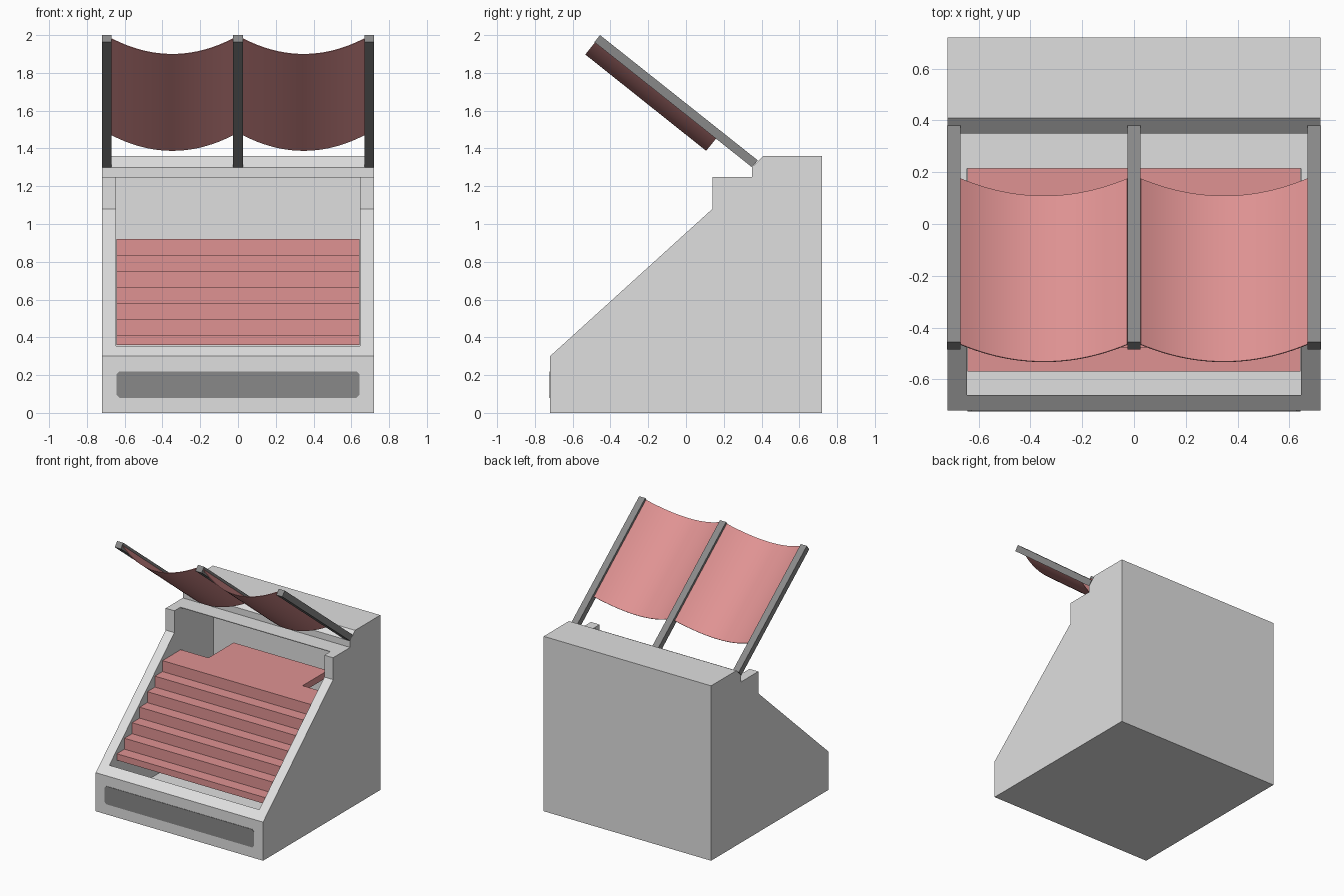
import bpy, bmesh, math
from mathutils import Vector

if "Cube" in bpy.data.objects:
    bpy.data.objects.remove(bpy.data.objects["Cube"])


def material(name, r, g, b):
    m = bpy.data.materials.new(name)
    m.diffuse_color = (r, g, b, 1)
    m.use_nodes = True
    m.node_tree.nodes["Principled BSDF"].inputs["Base Color"].default_value = m.diffuse_color
    return m


LIGHT = material("light grey", 0.74, 0.74, 0.74)
DARK = material("dark grey", 0.25, 0.25, 0.25)
PINK = material("dusty pink", 0.74, 0.29, 0.29)


def finish(name, bm, mat):
    bmesh.ops.recalc_face_normals(bm, faces=bm.faces)
    me = bpy.data.meshes.new(name)
    bm.to_mesh(me)
    bm.free()
    me.materials.append(mat)
    ob = bpy.data.objects.new(name, me)
    bpy.context.collection.objects.link(ob)
    return ob


def prism(name, points, a, b, mat, axis="x"):
    """Extrude a (y, z) profile along x, or an (x, z) profile along y."""
    bm = bmesh.new()
    place = (lambda p: (a, p[0], p[1])) if axis == "x" else (lambda p: (p[0], a, p[1]))
    face = bm.faces.new([bm.verts.new(place(p)) for p in points])
    ext = bmesh.ops.extrude_face_region(bm, geom=[face])
    shift = Vector((b - a, 0, 0)) if axis == "x" else Vector((0, b - a, 0))
    bmesh.ops.translate(bm, vec=shift,
                        verts=[v for v in ext["geom"] if isinstance(v, bmesh.types.BMVert)])
    return finish(name, bm, mat)


def activate(ob):
    bpy.ops.object.select_all(action="DESELECT")
    ob.select_set(True)
    bpy.context.view_layer.objects.active = ob


# Cabinet with a hollow, open-fronted interior
cabinet = prism("cabinet", [(-.72, 0), (-.72, .30), (.14, 1.08), (.14, 1.25), (.35, 1.25),
                            (.35, 1.30), (.41, 1.36), (.72, 1.36), (.72, 0)], -.72, .72, LIGHT)
cutter = prism("cavity_cutter", [(-.66, .06), (.62, .06), (.62, 1.245), (.215, 1.245),
                                 (.215, 1.5), (-.66, 1.5)], -.645, .645, LIGHT)
cutter.hide_render = True
mod = cabinet.modifiers.new("cavity", "BOOLEAN")
mod.operation, mod.solver, mod.object = "DIFFERENCE", "EXACT", cutter
activate(cabinet)
bpy.ops.object.modifier_apply(modifier=mod.name)
bpy.data.objects.remove(cutter)

# Stepped shelf: seven floating steps, zigzag above and below
STEPS, RUN, RISE, THICK = 7, .0935, .085, .05
top, under = [], []
for i in range(STEPS):
    y, z = -.57 + i * RUN, .41 + i * RISE
    y2 = y + RUN if i < STEPS - 1 else .215
    top += [(y, z), (y2, z)]
    if i == 0:
        under += [(y, z - THICK), (y2 + THICK, z - THICK)]
    elif i < STEPS - 1:
        under += [(y + THICK, z - THICK), (y2 + THICK, z - THICK)]
    else:
        under += [(y + THICK, z - THICK), (y2, z - THICK)]
prism("stepped_shelf", top + under[::-1], -.643, .643, PINK)
prism("shelf_back_platform", [(.215, .87), (.525, .87), (.525, .92), (.215, .92)],
      -.405, .405, PINK)

# Front vent panel with clipped corners
c, w, lo, hi = .014, .642, .08, .22
prism("front_panel", [(-w + c, lo), (w - c, lo), (w, lo + c), (w, hi - c),
                      (w - c, hi), (-w + c, hi), (-w, hi - c), (-w, lo + c)],
      -.723, -.718, DARK, "y")

# Three sloping awning poles
for name, x in (("left", -.695), ("middle", 0), ("right", .695)):
    prism(name + "_pole", [(.35, 1.30), (.38, 1.337), (-.455, 2.0), (-.485, 1.963)],
          x - .026, x + .026, DARK)

# Two sagging cloth awnings hung between the poles
SEG = 24
upper, lower = Vector((0, -.465, 1.982)), Vector((0, .175, 1.472))
sag = Vector((0, -.067, -.083))
for name, cx in (("left", -.3475), ("right", .3475)):
    bm = bmesh.new()
    rows = []
    for i in range(SEG + 1):
        t = 2 * i / SEG - 1
        off = sag * (1 - t * t) + Vector((cx + t * .3225, 0, 0))
        rows.append((bm.verts.new(upper + off), bm.verts.new(lower + off)))
    for (a, b), (d, e) in zip(rows, rows[1:]):
        bm.faces.new((a, b, e, d))
    cloth = finish(name + "_awning", bm, PINK)
    sol = cloth.modifiers.new("thickness", "SOLIDIFY")
    sol.thickness, sol.offset = .004, 0
    activate(cloth)
    bpy.ops.object.modifier_apply(modifier=sol.name)
    bpy.ops.object.shade_smooth_by_angle(angle=math.radians(30))
